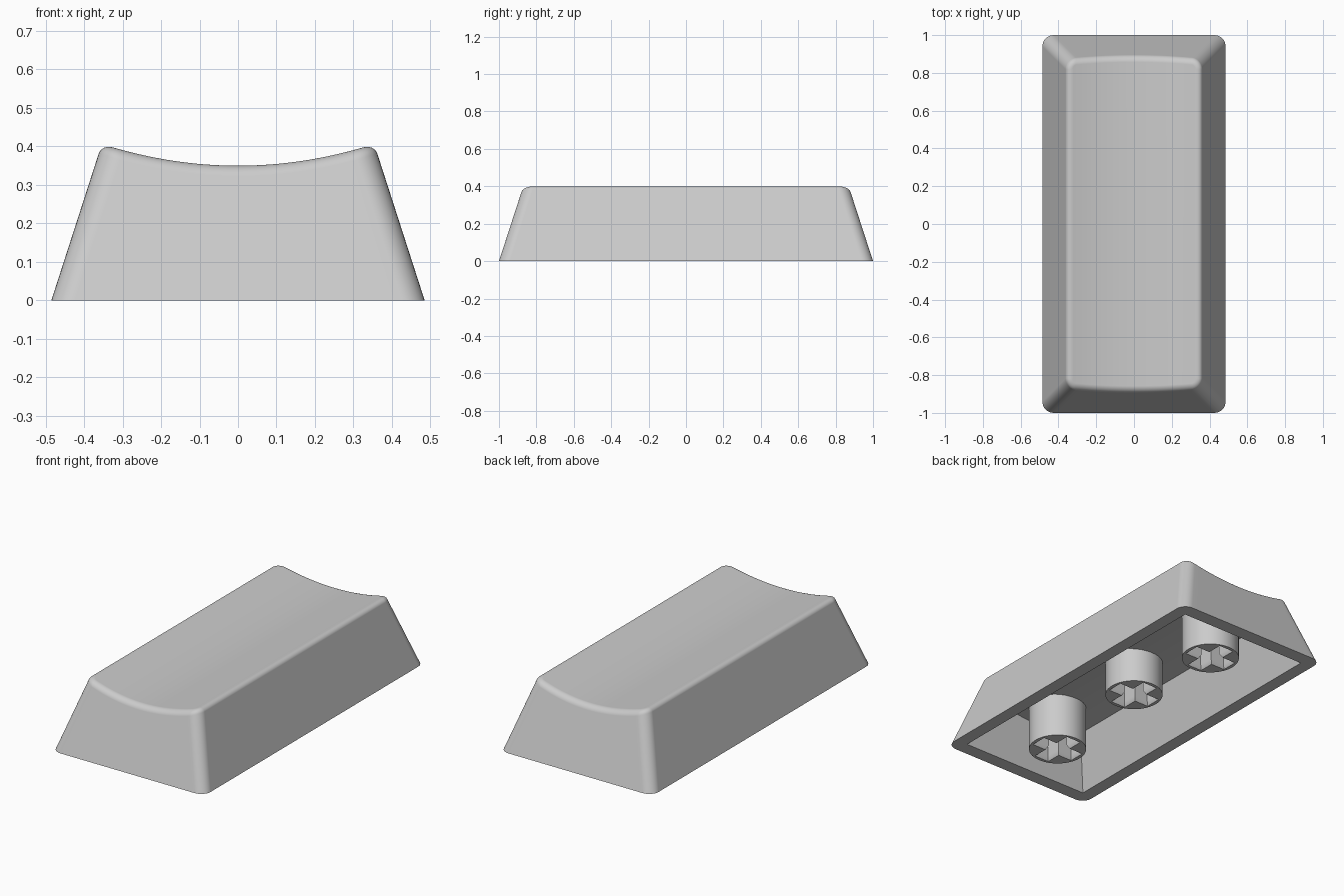
import bpy, bmesh, math

if "Cube" in bpy.data.objects:
    bpy.data.objects.remove(bpy.data.objects["Cube"])

SLOPE = 0.325              # inward lean of the side walls
HX, HY = 0.485, 1.0        # half size at the base
R = 0.06                   # vertical corner radius
F = 0.04                   # top edge fillet radius

grey = bpy.data.materials.new("grey plastic")
grey.diffuse_color = (0.6, 0.6, 0.6, 1)
grey.use_nodes = True
grey.node_tree.nodes["Principled BSDF"].inputs["Base Color"].default_value = grey.diffuse_color


def dish(x):
    return 0.35 + 0.45 * x * x


def add_ring(bm, pts):
    return [bm.verts.new(p) for p in pts]


def bridge(bm, a, b):
    n = len(a)
    for i in range(n):
        j = (i + 1) % n
        bm.faces.new((a[i], a[j], b[j], b[i]))


def strip_cap(bm, ring):
    """Close a loop whose front and back halves mirror each other."""
    n = len(ring)
    for i in range(n // 2 - 1):
        bm.faces.new((ring[i], ring[i + 1], ring[n - 2 - i], ring[n - 1 - i]))


def fill_between(bm, a, b):
    """Flat face area between an outer loop and an inner loop."""
    edges = []
    for loop in (a, b):
        for i, v in enumerate(loop):
            w = loop[(i + 1) % len(loop)]
            edges.append(bm.edges.get((v, w)) or bm.edges.new((v, w)))
    bmesh.ops.triangle_fill(bm, use_beauty=True, use_dissolve=False, edges=edges)


def finish(bm, name):
    bmesh.ops.recalc_face_normals(bm, faces=bm.faces)
    me = bpy.data.meshes.new(name)
    bm.to_mesh(me)
    bm.free()
    me.materials.append(grey)
    ob = bpy.data.objects.new(name, me)
    bpy.context.collection.objects.link(ob)
    bpy.ops.object.select_all(action='DESELECT')
    ob.select_set(True)
    bpy.context.view_layer.objects.active = ob
    bpy.ops.object.shade_smooth_by_angle(angle=math.radians(30))
    ob.modifiers.new("flat_walls", 'WEIGHTED_NORMAL').keep_sharp = True
    return ob


# Front half of the outline: (edge position -1..1, normal x, normal y)
ARC, EDGE = 8, 24
half = []
for k in range(ARC + 1):
    a = math.pi + k / ARC * math.pi / 2
    half.append((-1, math.cos(a), math.sin(a)))
half += [(-1 + 2 * k / EDGE, 0, -1) for k in range(1, EDGE)]
for k in range(ARC + 1):
    a = 1.5 * math.pi + k / ARC * math.pi / 2
    half.append((1, math.cos(a), math.sin(a)))


def outline(offset=None, drop=0):
    """Base loop, or a loop of the top fillet that follows the dish."""
    pts = []
    for u, nx, ny in half:
        z0, core, r = 0, R, R
        if offset is not None:
            core = 0.05
            r = core + offset
            x = 0.35 * u
            for _ in range(4):      # settle on the dish height above this point
                z0 = dish(x)
                x = u * (HX - SLOPE * z0 - core) + core * nx
        x = u * (HX - SLOPE * z0 - core) + r * nx
        y = -(HY - SLOPE * z0 - core) + r * ny
        pts.append((x, y, 0 if offset is None else dish(x) + drop))
    return pts + [(x, -y, z) for x, y, z in reversed(pts)]


# Cap shell: walls, rounded top edge, dished top
bm = bmesh.new()
base = add_ring(bm, outline())
prev = base
a0 = math.atan(SLOPE)
for k in range(9):
    a = a0 + (math.pi / 2 - a0) * k / 8
    c = F * (SLOPE - math.sqrt(1 + SLOPE ** 2))
    ring = add_ring(bm, outline(c + F * math.cos(a), F * (math.sin(a) - 1)))
    bridge(bm, prev, ring)
    prev = ring
strip_cap(bm, prev)


# Hollow underside with a ceiling that follows the dish
def hollow(top):
    pts = []
    for k in range(17):
        u = -1 + k / 8
        z = dish(0.3135 * u) - 0.10 if top else 0
        pts.append((u * (0.41 - (0.0965 if top else 0)), -(0.92 - SLOPE * z), z))
    return pts + [(x, -y, z) for x, y, z in reversed(pts)]


mouth = add_ring(bm, hollow(False))
ceiling = add_ring(bm, hollow(True))
bridge(bm, mouth, ceiling)
strip_cap(bm, ceiling)
fill_between(bm, base, mouth)
finish(bm, "cap_shell")


# Round mounting stems with a cross-shaped, chamfered socket
def cross(l, w):
    pts = []
    for q in range(4):
        ca, sa = ((1, 0), (0, 1), (-1, 0), (0, -1))[q]
        pts += [(x * ca - y * sa, x * sa + y * ca) for x, y in ((l, -w), (l, w), (w, w))]
    return pts


circle = [(0.155 * math.cos(t * math.pi / 24), 0.155 * math.sin(t * math.pi / 24))
          for t in range(48)]

for name, y0, bottom in (("front_stem", -0.645, 0.0), ("middle_stem", 0, 0.055),
                         ("back_stem", 0.645, 0.0)):
    bm = bmesh.new()
    levels = ((circle, bottom), (circle, 0.275), (cross(0.122, 0.034), 0.275),
              (cross(0.122, 0.034), bottom + 0.025), (cross(0.135, 0.047), bottom))
    rings = [add_ring(bm, [(x, y + y0, z) for x, y in shape]) for shape, z in levels]
    bridge(bm, rings[0], rings[1])
    bridge(bm, rings[2], rings[3])
    bridge(bm, rings[3], rings[4])
    fill_between(bm, rings[1], rings[2])
    fill_between(bm, rings[0], rings[4])
    finish(bm, name)
